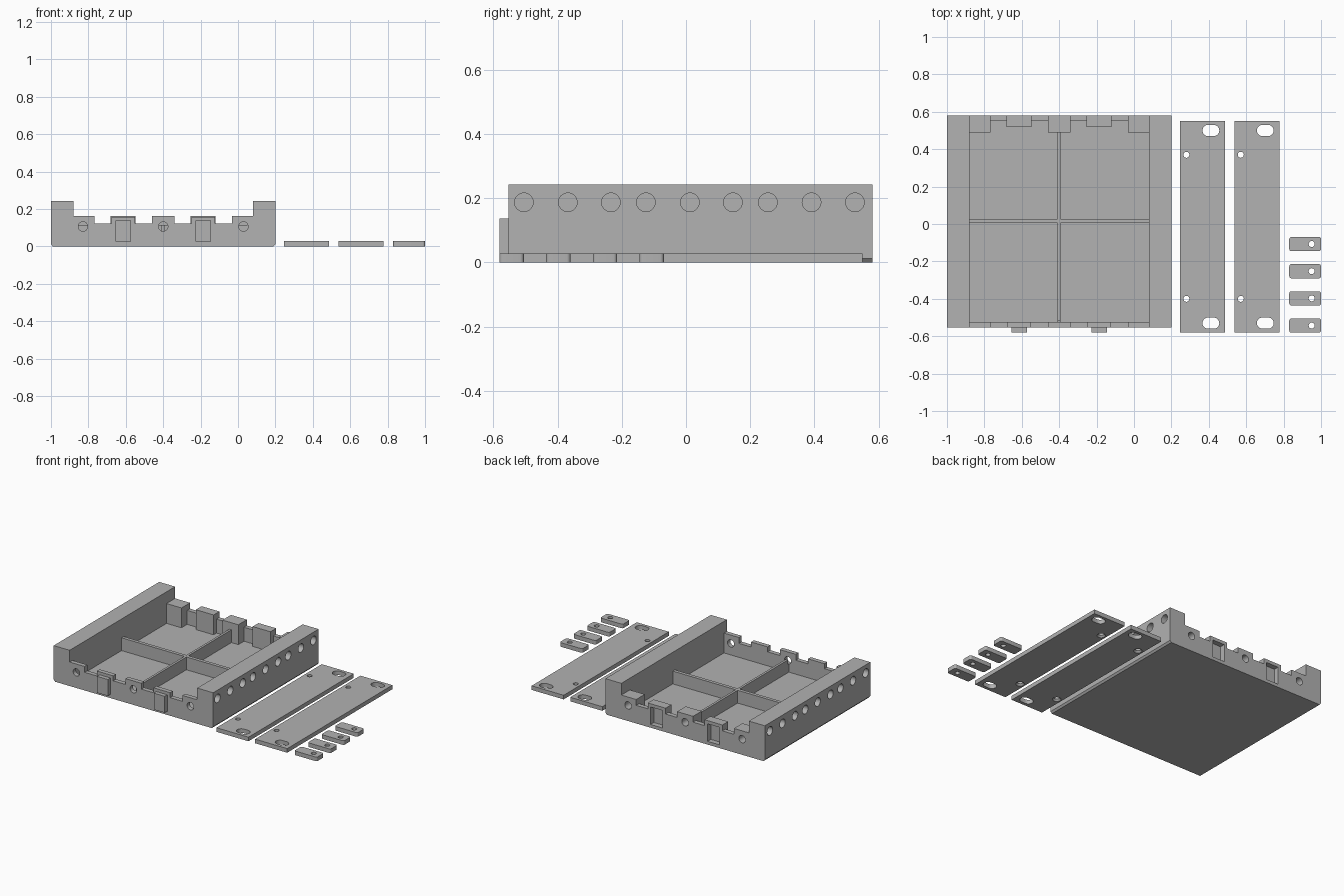
import bpy, bmesh, math
from mathutils import Matrix, Vector

if "Cube" in bpy.data.objects:
    bpy.data.objects.remove(bpy.data.objects["Cube"])

grey = bpy.data.materials.new("plain_grey")
grey.diffuse_color = (0.445, 0.445, 0.445, 1)
grey.use_nodes = True
grey.node_tree.nodes["Principled BSDF"].inputs["Base Color"].default_value = grey.diffuse_color

MID = -0.4                    # centre line of the tray in x
FRONT, BACK = -0.553, 0.581   # tray ends in y
FLOOR, LOW, TOP = 0.028, 0.123, 0.243


def prism(name, pts, a, b, axis):
    """Extrude a 2D outline from a to b along 'y' (points are x,z) or 'z' (points are x,y)."""
    to3d = (lambda p, t: (p[0], t, p[1])) if axis == 'y' else (lambda p, t: (p[0], p[1], t))
    bm = bmesh.new()
    face = bm.faces.new([bm.verts.new(to3d(p, a)) for p in pts])
    new = bmesh.ops.extrude_face_region(bm, geom=[face])['geom']
    move = Vector((0, b - a, 0)) if axis == 'y' else Vector((0, 0, b - a))
    bmesh.ops.translate(bm, vec=move, verts=[v for v in new if isinstance(v, bmesh.types.BMVert)])
    return finish(name, bm)


def finish(name, bm):
    bmesh.ops.recalc_face_normals(bm, faces=bm.faces[:])
    me = bpy.data.meshes.new(name)
    bm.to_mesh(me)
    bm.free()
    me.materials.append(grey)
    ob = bpy.data.objects.new(name, me)
    bpy.context.collection.objects.link(ob)
    return ob


def box(name, x0, x1, y0, y1, z0, z1):
    return prism(name, [(x0, y0), (x1, y0), (x1, y1), (x0, y1)], z0, z1, 'z')


def rod(name, start, end, r0, r1=None):
    """Cylinder or cone between two points."""
    s, e = Vector(start), Vector(end)
    d = e - s
    m = Matrix.Translation((s + e) / 2) @ d.to_track_quat('Z', 'Y').to_matrix().to_4x4()
    bm = bmesh.new()
    bmesh.ops.create_cone(bm, cap_ends=True, segments=32, radius1=r0,
                          radius2=r0 if r1 is None else r1, depth=d.length, matrix=m)
    return finish(name, bm)


def rounded(x0, x1, y0, y1, r, n=6):
    """Outline of a rectangle with rounded corners."""
    pts = []
    for k, (cx, cy) in enumerate([(x1 - r, y1 - r), (x0 + r, y1 - r), (x0 + r, y0 + r), (x1 - r, y0 + r)]):
        for i in range(n + 1):
            a = math.pi / 2 * (k + i / n)
            pts.append((cx + r * math.cos(a), cy + r * math.sin(a)))
    return pts


def combine(target, others, op):
    for o in others:
        mod = target.modifiers.new(op, 'BOOLEAN')
        mod.operation, mod.solver, mod.object = op, 'EXACT', o
        bpy.context.view_layer.objects.active = target
        bpy.ops.object.modifier_apply(modifier=mod.name)
        bpy.data.objects.remove(o, do_unlink=True)


def smooth(ob):
    bpy.ops.object.select_all(action='DESELECT')
    ob.select_set(True)
    bpy.context.view_layer.objects.active = ob
    bpy.ops.object.shade_smooth_by_angle(angle=math.radians(30))


def end_wall(name, y0, y1, tooth, tooth_z):
    """Notched wall: posts at the ends and centre, narrower teeth between."""
    half = [(0.06, 0.163), (0.06, LOW), (0.214 - tooth, LOW), (0.214 - tooth, tooth_z),
            (0.214 + tooth, tooth_z), (0.214 + tooth, LOW), (0.368, LOW), (0.368, 0.163), (0.49, 0.163)]
    right = [(MID + x, z) for x, z in half]
    left = [(MID - x, z) for x, z in reversed(half)]
    return prism(name, left + right + [(MID + 0.49, 0.015), (MID - 0.49, 0.015)], y0, y1, 'y')


# Tray: floor and tall side walls as one channel with chamfered lower edges
section = [(0.59, 0), (0.6, 0.012), (0.6, TOP), (0.48, TOP), (0.48, FLOOR)]
outline = [(MID + x, z) for x, z in section] + [(MID - x, z) for x, z in reversed(section)]
tray = prism("tray", outline, FRONT, BACK, 'y')

adds = [end_wall("front_wall", FRONT, -0.523, 0.062, 0.157),
        end_wall("back_wall", 0.55, BACK, 0.067, 0.163)]
# Thick posts and teeth along the back wall
for c, w in ((MID - 0.429, 0.061), (MID, 0.06), (MID + 0.429, 0.061)):
    adds.append(box("back_post", c - w, c + w, 0.489, 0.57, 0.015, 0.163))
for s in (-1, 1):
    c = MID + s * 0.214
    adds.append(box("back_tooth", c - 0.067, c + 0.067, 0.519, 0.57, 0.015, 0.163))
    # Locating tabs on the front
    adds.append(box("front_tab", c - 0.041, c + 0.041, -0.581, FRONT + 0.01, 0.025, 0.137))
# Dividers
adds.append(box("long_divider", MID - 0.008, MID + 0.008, -0.53, 0.5, 0.015, 0.115))
adds.append(box("cross_divider", MID - 0.49, MID + 0.49, 0.005, 0.028, 0.015, 0.115))
combine(tray, adds, 'UNION')

cuts = []
# Screw holes through the front and into the back posts
for x in (MID - 0.429, MID, MID + 0.429):
    cuts.append(rod("front_hole", (x, -0.6, 0.106), (x, -0.515, 0.106), 0.025))
    cuts.append(rod("back_hole", (x, 0.51, 0.106), (x, 0.6, 0.106), 0.025))
# Pockets in the back that receive the tabs
for s in (-1, 1):
    c = MID + s * 0.214
    cuts.append(box("pocket", c - 0.045, c + 0.045, 0.546, 0.6, 0.022, 0.141))
# Blind holes along both side walls
for y in (-0.505, -0.368, -0.234, -0.125, 0.012, 0.146, 0.255, 0.391, 0.526):
    for s in (-1, 1):
        cuts.append(rod("side_hole", (MID + s * 0.52, y, 0.187), (MID + s * 0.65, y, 0.187), 0.029))
combine(tray, cuts, 'DIFFERENCE')
smooth(tray)

# Two mounting plates with end slots and countersunk holes
for n, x in enumerate((0.245, 0.536)):
    plate = box(f"mounting_plate_{n + 1}", x, x + 0.241, -0.581, 0.55, 0, FLOOR)
    cuts = []
    for y in (0.5, -0.53):
        cuts.append(prism("slot", rounded(x + 0.121, x + 0.211, y - 0.03, y + 0.03, 0.0299), -0.02, 0.05, 'z'))
    for y in (0.37, -0.4):
        cuts.append(rod("hole", (x + 0.035, y, -0.02), (x + 0.035, y, 0.05), 0.016))
        cuts.append(rod("countersink", (x + 0.035, y, -0.002), (x + 0.035, y, 0.012), 0.028, 0.015))
    combine(plate, cuts, 'DIFFERENCE')
    smooth(plate)

# Four small latches
for n in range(4):
    y = -0.543 + 0.1453 * n
    latch = prism(f"latch_{n + 1}", rounded(0.83, 1.0, y - 0.038, y + 0.038, 0.012), 0, FLOOR, 'z')
    combine(latch, [rod("hole", (0.95, y, -0.02), (0.95, y, 0.05), 0.016)], 'DIFFERENCE')
    smooth(latch)
